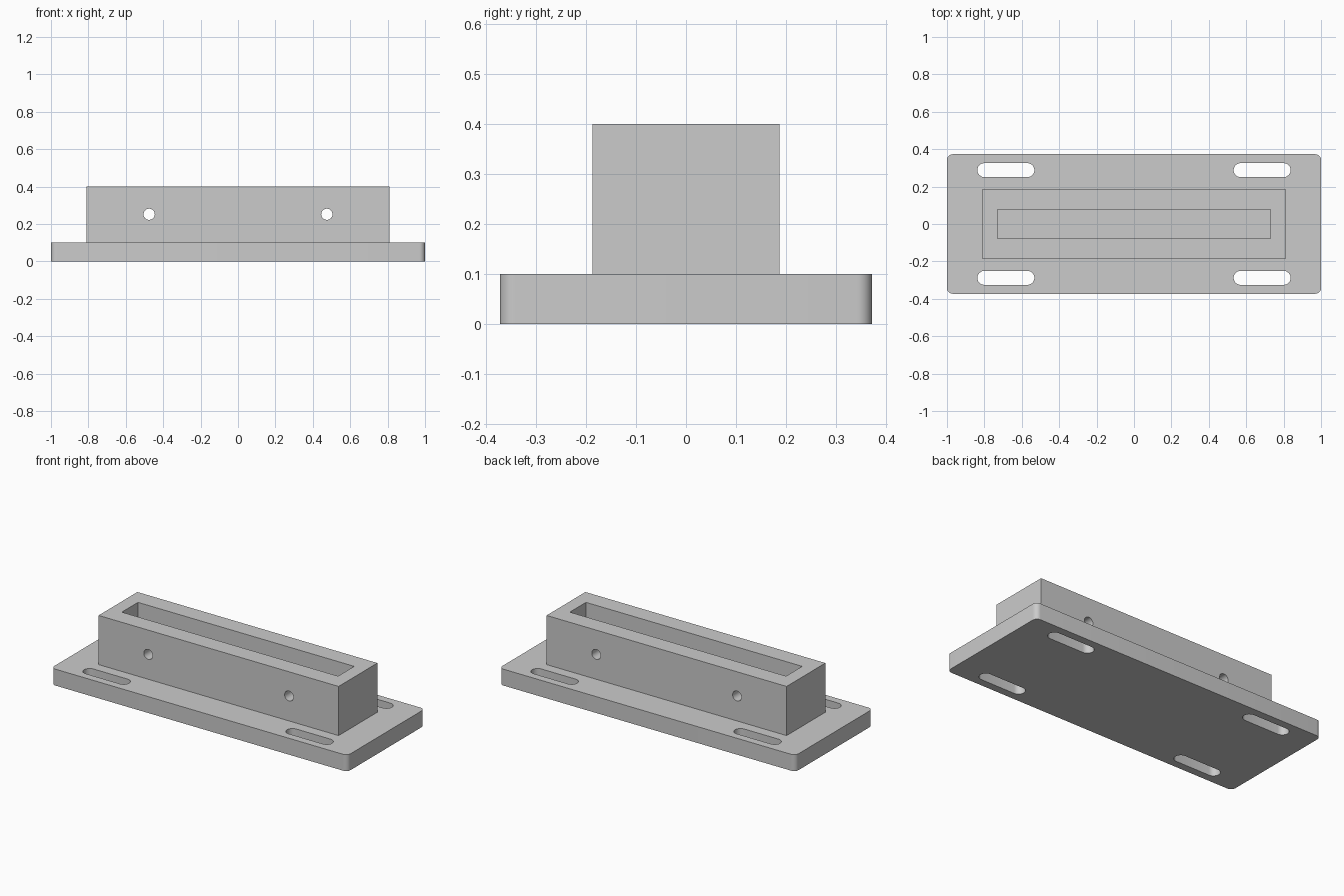
import bpy, bmesh, math

if "Cube" in bpy.data.objects:
    bpy.data.objects.remove(bpy.data.objects["Cube"])

grey = bpy.data.materials.new("light grey")
grey.diffuse_color = (0.6, 0.6, 0.6, 1)
grey.use_nodes = True
grey.node_tree.nodes["Principled BSDF"].inputs["Base Color"].default_value = grey.diffuse_color


def prism(name, outline, z0, z1):
    """Extrude a flat outline from z0 up to z1."""
    bm = bmesh.new()
    base = bm.faces.new([bm.verts.new((x, y, z0)) for x, y in outline])
    top = bmesh.ops.extrude_face_region(bm, geom=[base])["geom"]
    bmesh.ops.translate(bm, vec=(0, 0, z1 - z0),
                        verts=[g for g in top if isinstance(g, bmesh.types.BMVert)])
    bmesh.ops.recalc_face_normals(bm, faces=bm.faces)
    mesh = bpy.data.meshes.new(name)
    bm.to_mesh(mesh)
    bm.free()
    mesh.materials.append(grey)
    obj = bpy.data.objects.new(name, mesh)
    bpy.context.collection.objects.link(obj)
    return obj


def rect(hx, hy):
    return [(-hx, -hy), (hx, -hy), (hx, hy), (-hx, hy)]


def arc(cx, cy, r, start, sweep, n):
    return [(cx + r * math.cos(math.radians(start + sweep * i / n)),
             cy + r * math.sin(math.radians(start + sweep * i / n)))
            for i in range(n + 1)]


def combine(target, other, operation):
    mod = target.modifiers.new(operation, 'BOOLEAN')
    mod.operation, mod.object, mod.solver = operation, other, 'EXACT'
    bpy.context.view_layer.objects.active = target
    bpy.ops.object.modifier_apply(modifier=mod.name)
    bpy.data.objects.remove(other)


# base plate with rounded vertical corners
R, HX, HY = 0.03, 1.0, 0.373
corners = [(1, 1, 0), (-1, 1, 90), (-1, -1, 180), (1, -1, 270)]
outline = [p for sx, sy, a in corners
           for p in arc(sx * (HX - R), sy * (HY - R), R, a, 90, 8)]
body = prism("mounting_bracket", outline, 0, 0.1)

# upright socket block with its rectangular pocket
combine(body, prism("socket_block", rect(0.81, 0.187), 0.05, 0.4), 'UNION')
combine(body, prism("pocket_cutter", rect(0.73, 0.078), 0.1, 0.5), 'DIFFERENCE')

# four rounded mounting slots
for sx in (-1, 1):
    for sy in (-1, 1):
        cx, cy, half, r = sx * 0.685, sy * 0.288, 0.115, 0.0375
        slot = arc(cx + half, cy, r, -90, 180, 12) + arc(cx - half, cy, r, 90, 180, 12)
        combine(body, prism("slot_cutter", slot, -0.1, 0.2), 'DIFFERENCE')

# two cross holes through both long walls
for sx in (-1, 1):
    hole = prism("hole_cutter", arc(0, 0, 0.03, 0, 360 * 23 / 24, 23), -0.4, 0.4)
    hole.rotation_euler.x = math.pi / 2
    hole.location = (sx * 0.475, 0, 0.252)
    bpy.context.view_layer.update()
    combine(body, hole, 'DIFFERENCE')

# smooth curved walls, crisp edges
bpy.ops.object.select_all(action='DESELECT')
body.select_set(True)
bpy.context.view_layer.objects.active = body
bpy.ops.object.shade_smooth_by_angle(angle=math.radians(30))
